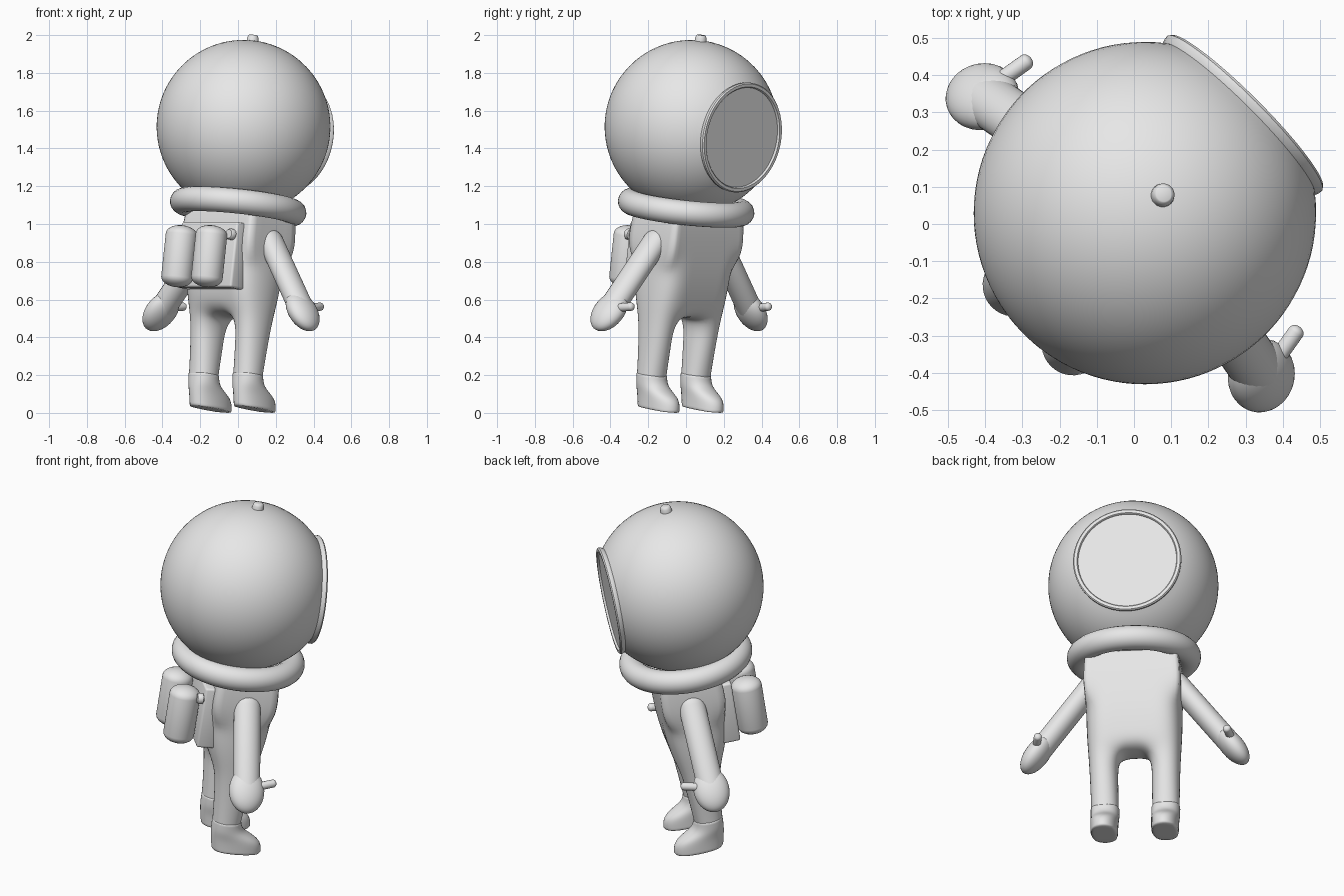
import bpy, bmesh
from math import radians, sin, cos, acos, pi
from mathutils import Matrix, Vector

cube = bpy.data.objects.get("Cube")
if cube:
    bpy.data.objects.remove(cube, do_unlink=True)

suit = bpy.data.materials.new("suit_grey")
suit.use_nodes = True
suit.diffuse_color = (0.8, 0.8, 0.8, 1)
suit.node_tree.nodes["Principled BSDF"].inputs["Base Color"].default_value = (0.8, 0.8, 0.8, 1)

# The figure is built upright facing +y, then leaned forward and turned
POSE = Matrix.Rotation(radians(-45), 4, 'Z') @ Matrix.Rotation(radians(-8.5), 4, 'X')


def finish(name, bm, place=Matrix(), angle=None):
    """Turn a bmesh into a posed, shaded object."""
    bmesh.ops.recalc_face_normals(bm, faces=bm.faces)
    mesh = bpy.data.meshes.new(name)
    bm.to_mesh(mesh)
    bm.free()
    mesh.materials.append(suit)
    mesh.shade_smooth()
    obj = bpy.data.objects.new(name, mesh)
    bpy.context.collection.objects.link(obj)
    obj.matrix_world = POSE @ place
    if angle:
        bpy.ops.object.select_all(action='DESELECT')
        obj.select_set(True)
        bpy.context.view_layer.objects.active = obj
        bpy.ops.object.shade_smooth_by_angle(angle=radians(angle))
    return obj


def lathe(name, profile, place=Matrix(), steps=48, angle=40):
    """Spin (radius, height) points around the local z axis."""
    bm = bmesh.new()
    verts = [bm.verts.new((r, 0, h)) for r, h in profile]
    edges = [bm.edges.new(pair) for pair in zip(verts, verts[1:])]
    bmesh.ops.spin(bm, geom=verts + edges, cent=(0, 0, 0), axis=(0, 0, 1),
                   angle=2 * pi, steps=steps, use_merge=True)
    bmesh.ops.remove_doubles(bm, verts=bm.verts, dist=0.0002)
    return finish(name, bm, place, angle)


def capsule(r, half, cap, n=6):
    """Profile of a cylinder with domed ends of height cap."""
    top = [(r * sin(a), half - cap + cap * cos(a))
           for a in (pi / 2 * i / n for i in range(n + 1))]
    return top + [(x, -z) for x, z in reversed(top)]


def at(x, y, z):
    return Matrix.Translation((x, y, z))


def subdivide(obj, levels=3):
    mod = obj.modifiers.new("smooth", 'SUBSURF')
    mod.levels = mod.render_levels = levels


FORWARD = Matrix.Rotation(-pi / 2, 4, 'X')   # local z becomes +y
BACKWARD = Matrix.Rotation(pi / 2, 4, 'X')   # local z becomes -y
HEAD = (0, -0.183, 1.504)

# Helmet with raised visor rim and recessed flat visor
R, STEPS = 0.46, 40
open_angle = acos(0.782)
shell = [(R * sin(a), R * cos(a)) for a in
         (pi + (open_angle - pi) * i / STEPS for i in range(STEPS + 1))]
rim = [(0.293, 0.372), (0.294, 0.383), (0.288, 0.39), (0.272, 0.39),
       (0.268, 0.386), (0.267, 0.378), (0, 0.378)]
lathe("helmet", shell + rim, at(*HEAD) @ FORWARD, 72)

# Small cap on top of the helmet
lathe("helmet_cap", [(0.032, 0), (0.03, 0.022), (0.024, 0.034), (0.02, 0.036), (0, 0.036)],
      at(0, HEAD[1], 1.959), 24)

# Neck ring
ring = [(0.297 + 0.066 * cos(2 * pi * i / 20), 0.066 * sin(2 * pi * i / 20))
        for i in range(21)]
lathe("neck_ring", ring, at(0, -0.16, 1.078), 64)

# Body: half cage of torso and one leg, mirrored and subdivided
bm = bmesh.new()
crease = bm.edges.layers.float.new("crease_edge")
INNER = 0.085


def level(z, outer, back, front, inner=INNER):
    points = [(0, front), (inner, front), (outer, front),
              (outer, back), (inner, back), (0, back)]
    return [bm.verts.new((x, y, z)) for x, y in points]


torso = [level(1.05, 0.25, -0.30, 0.03), level(0.97, 0.262, -0.31, 0.04),
         level(0.75, 0.268, -0.315, 0.04), level(0.6, 0.265, -0.285, 0.02),
         level(0.49, 0.257, -0.24, -0.005)]
for a, b in zip(torso, torso[1:]):
    for i in range(5):
        bm.faces.new((a[i], a[i + 1], b[i + 1], b[i]))
top, hip = torso[0], torso[-1]
for q in ((0, 1, 4, 5), (1, 2, 3, 4)):
    bm.faces.new([top[i] for i in q])
bm.faces.new([hip[i] for i in (0, 1, 4, 5)])
for a, b in list(zip(torso, torso[1:]))[:2]:
    for i in (2, 3):
        bm.edges.get((a[i], b[i]))[crease] = 0.6
for i in range(5):
    bm.edges.get((top[i], top[i + 1]))[crease] = 0.6

above = hip[1:5]
for z, outer, back, front in ((0.35, 0.25, -0.22, -0.02), (0.18, 0.246, -0.203, -0.037),
                              (0.1, 0.246, -0.2, -0.04)):
    ring = [bm.verts.new(p) for p in ((INNER, front, z), (outer, front, z),
                                      (outer, back, z), (INNER, back, z))]
    for i in range(4):
        j = (i + 1) % 4
        bm.faces.new((above[i], above[j], ring[j], ring[i]))
    above = ring
bm.faces.new(above)
body = finish("body", bm)
body.modifiers.new("mirror", 'MIRROR').use_clip = True
subdivide(body)

for side, label in ((1, "right"), (-1, "left")):
    # Boot with a crisp flat sole
    bm = bmesh.new()
    crease = bm.edges.layers.float.new("crease_edge")
    above = None
    for z, half, back, front in ((0.19, 0.085, -0.206, -0.034), (0.13, 0.085, -0.206, -0.02),
                                 (0.085, 0.082, -0.206, 0.1), (0.012, 0.08, -0.19, 0.105)):
        ring = [bm.verts.new((side * 0.165 + x, y, z)) for x, y in
                ((-half, front), (half, front), (half, back), (-half, back))]
        if above:
            for i in range(4):
                j = (i + 1) % 4
                bm.faces.new((above[i], above[j], ring[j], ring[i]))
        else:
            bm.faces.new(ring)
        above = ring
    sole = bm.faces.new(above)
    for e in list(sole.edges) + [e for e in bm.edges if all(v.co.z > 0.18 for v in e.verts)]:
        e[crease] = 0.85
    subdivide(finish(label + "_boot", bm))

    # Arm and flattened mitten along the sloping arm axis
    shoulder, hand = Vector((side * 0.235, -0.125, 0.9)), Vector((side * 0.53, -0.125, 0.525))
    axis = hand - shoulder
    turn = Matrix.Rotation(side * Vector((0, -1)).angle(Vector((abs(axis.x), axis.z))) * -1, 4, 'Y')
    flat = Matrix.Diagonal((0.85, 1, 1, 1))
    lathe(label + "_arm", capsule(0.073, axis.length / 2 + 0.07, 0.075),
          at(*(shoulder + hand) / 2) @ turn @ flat, 32)
    lathe(label + "_hand", capsule(0.097, 0.125, 0.125, 10),
          at(*hand) @ turn @ Matrix.Diagonal((0.65, 1, 1, 1)), 32)

    # Thumb
    base, tip = Vector((side * 0.53, -0.08, 0.55)), Vector((side * 0.51, 0.035, 0.575))
    aim = (tip - base).to_track_quat('Z', 'Y').to_matrix().to_4x4()
    lathe(label + "_thumb", capsule(0.022, (tip - base).length / 2, 0.018),
          at(*(base + tip) / 2) @ aim, 20)

    # Air tank
    lathe(label + "_tank", capsule(0.084, 0.165, 0.05), at(side * 0.112, -0.447, 0.772), 36)

# Backpack plate
bm = bmesh.new()
bmesh.ops.create_cube(bm, size=1, matrix=at(0, -0.31, 0.795) @ Matrix.Diagonal((0.42, 0.1, 0.35, 1)))
bmesh.ops.bevel(bm, geom=bm.edges[:], offset=0.012, segments=3, profile=0.5, affect='EDGES')
finish("backpack_plate", bm, angle=40)

# Valve on the backpack
lathe("valve", [(0.02, 0), (0.02, 0.03), (0.029, 0.034), (0.03, 0.055), (0.024, 0.064), (0, 0.064)],
      at(0.185, -0.33, 0.9) @ BACKWARD, 24)
